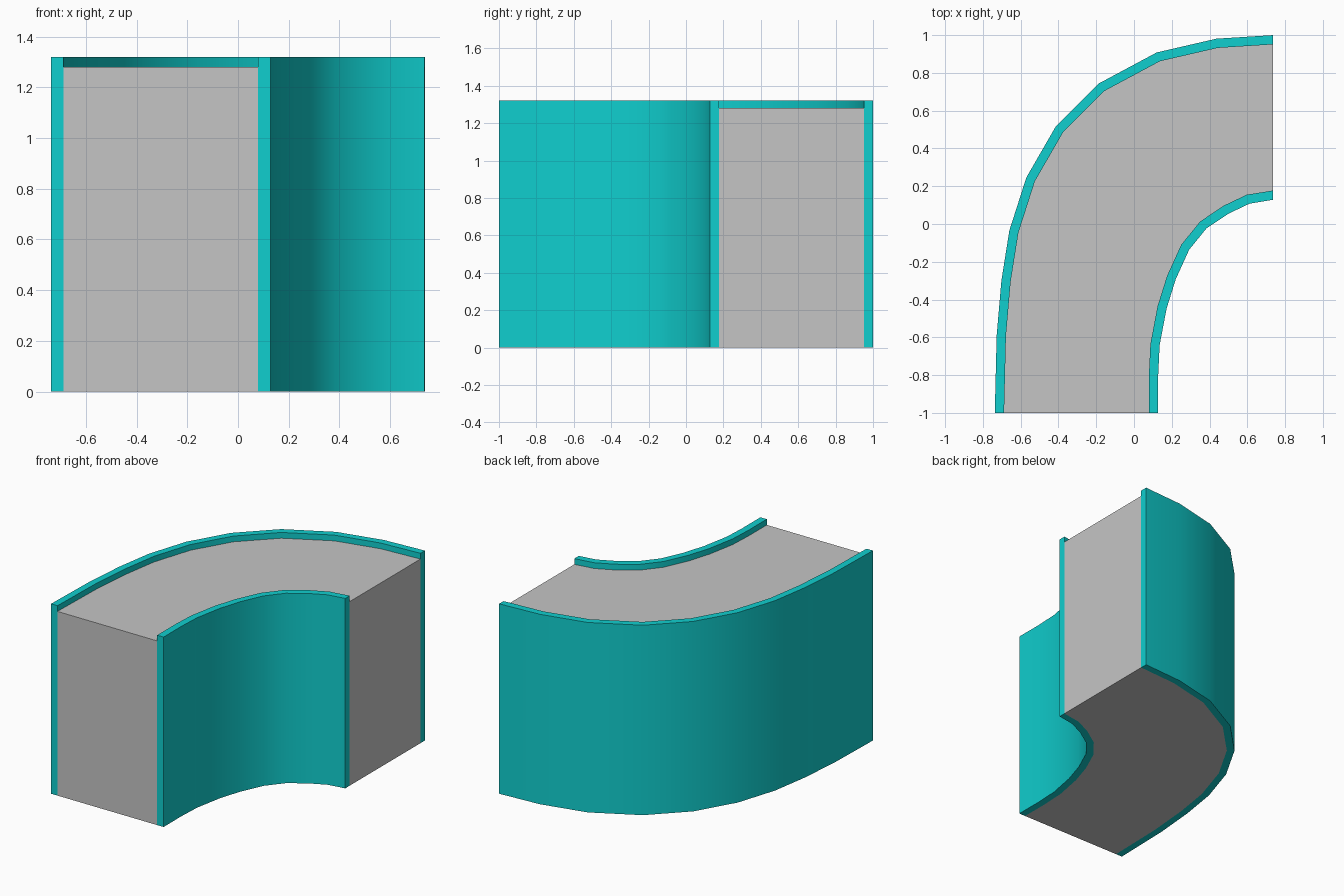
import bpy, bmesh, math
from mathutils import Vector

if "Cube" in bpy.data.objects:
    bpy.data.objects.remove(bpy.data.objects["Cube"])

WALL, TOP, DECK = 0.049, 1.32, 1.28


def material(name, rgb):
    m = bpy.data.materials.new(name)
    m.diffuse_color = (*rgb, 1)
    m.use_nodes = True
    m.node_tree.nodes["Principled BSDF"].inputs["Base Color"].default_value = m.diffuse_color
    return m


cyan = material("cyan", (0.005, 0.62, 0.62))
grey = material("light grey", (0.56, 0.56, 0.56))


def offset(path, dist):
    """Shift a path to its right with mitred corners; ends stay on the end planes."""
    p = [Vector(v) for v in path]
    n = [Vector(((b - a).y, (a - b).x)).normalized() for a, b in zip(p, p[1:])]
    out = [p[0] + Vector((dist, 0))]
    for i in range(1, len(p) - 1):
        m = (n[i - 1] + n[i]).normalized()
        out.append(p[i] + m * dist / m.dot(n[i]))
    out.append(p[-1] + Vector((0, -dist)))
    return out


def strip(name, left, right, height, mat):
    """Solid band between two paths, standing on z = 0."""
    bm = bmesh.new()
    rings = [[bm.verts.new((q[0], q[1], z)) for q, z in
              ((a, 0), (b, 0), (b, height), (a, height))]
             for a, b in zip(left, right)]
    for r, s in zip(rings, rings[1:]):
        for k in range(4):
            j = (k + 1) % 4
            bm.faces.new((r[k], r[j], s[j], s[k]))
    bm.faces.new(rings[0])
    bm.faces.new(rings[-1])
    bmesh.ops.recalc_face_normals(bm, faces=bm.faces)
    me = bpy.data.meshes.new(name)
    bm.to_mesh(me)
    bm.free()
    me.materials.append(mat)
    ob = bpy.data.objects.new(name, me)
    bpy.context.collection.objects.link(ob)
    bpy.ops.object.select_all(action='DESELECT')
    ob.select_set(True)
    bpy.context.view_layer.objects.active = ob
    bpy.ops.object.shade_smooth_by_angle(angle=math.radians(30))


# Left edge of each wall, from the front end round to the right end
outer = [(-0.737, -1), (-0.727, -0.59), (-0.702, -0.30), (-0.66, -0.035),
         (-0.57, 0.246), (-0.415, 0.515), (-0.188, 0.743), (0.12, 0.908),
         (0.436, 0.981), (0.737, 1.0)]
inner = [(0.079, -1), (0.079, -0.80), (0.087, -0.635), (0.125, -0.435),
         (0.175, -0.275), (0.25, -0.11), (0.35, 0.013), (0.475, 0.097),
         (0.597, 0.155), (0.735, 0.177)]
outer_in = offset(outer, WALL)

# Raised side walls and the solid curved core between them
strip("outer_wall", outer, outer_in, TOP, cyan)
strip("inner_wall", inner, offset(inner, WALL), TOP, cyan)
strip("core", outer_in, inner, DECK, grey)
